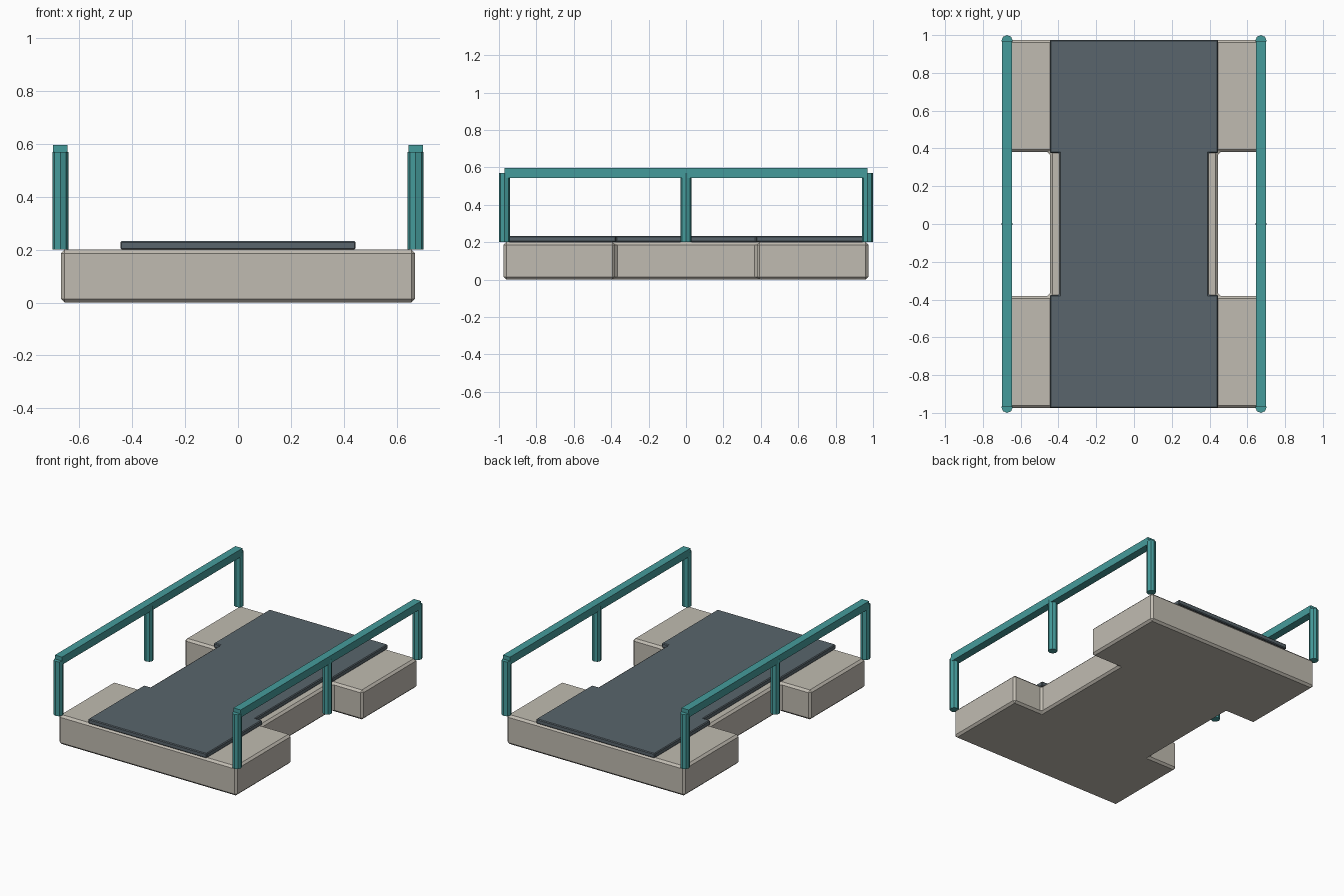
import bpy, bmesh
from math import pi

if "Cube" in bpy.data.objects:
    bpy.data.objects.remove(bpy.data.objects["Cube"])


def material(name, rgb):
    m = bpy.data.materials.new(name)
    m.diffuse_color = (*rgb, 1)
    m.use_nodes = True
    m.node_tree.nodes["Principled BSDF"].inputs["Base Color"].default_value = m.diffuse_color
    return m


STONE = material("stone", (0.53, 0.50, 0.44))
SLATE = material("slate", (0.10, 0.13, 0.15))
TEAL = material("teal", (0.06, 0.33, 0.33))


def add_object(name, bm, mat):
    bmesh.ops.recalc_face_normals(bm, faces=bm.faces)
    mesh = bpy.data.meshes.new(name)
    bm.to_mesh(mesh)
    bm.free()
    mesh.materials.append(mat)
    ob = bpy.data.objects.new(name, mesh)
    bpy.context.collection.objects.link(ob)
    return ob


def notched_slab(name, x, waist, y, notch, z0, z1, bevel, mat):
    """Extruded H-shaped outline, chamfered on all edges."""
    side = [(x, -y), (x, -notch), (waist, -notch), (waist, notch), (x, notch), (x, y)]
    outline = side + [(-px, -py) for px, py in side]
    bm = bmesh.new()
    face = bm.faces.new([bm.verts.new((px, py, z0)) for px, py in outline])
    top = bmesh.ops.extrude_face_region(bm, geom=[face])["geom"]
    bmesh.ops.translate(bm, vec=(0, 0, z1 - z0),
                        verts=[v for v in top if isinstance(v, bmesh.types.BMVert)])
    ob = add_object(name, bm, mat)
    mod = ob.modifiers.new("chamfer", "BEVEL")
    mod.width = bevel
    mod.segments = 1
    return ob


# Deck and the walking surface on it
notched_slab("deck", 0.67, 0.445, 0.975, 0.38, 0.0, 0.2, 0.014, STONE)
notched_slab("walkway", 0.445, 0.395, 0.975, 0.375, 0.2, 0.232, 0.005, SLATE)

# Railings: three octagonal posts and a square handrail per side
for side, sx in (("left", -1), ("right", 1)):
    for place, y in (("front", -0.97), ("middle", 0), ("back", 0.97)):
        bpy.ops.mesh.primitive_cylinder_add(vertices=8, radius=0.03, depth=0.37,
                                            location=(sx * 0.672, y, 0.385))
        post = bpy.context.object
        post.name = f"{side}_{place}_post"
        post.data.materials.append(TEAL)
    bpy.ops.mesh.primitive_cube_add(size=1, location=(sx * 0.672, 0, 0.57))
    rail = bpy.context.object
    rail.name = f"{side}_handrail"
    rail.scale = (0.054, 1.94, 0.052)
    rail.data.materials.append(TEAL)
